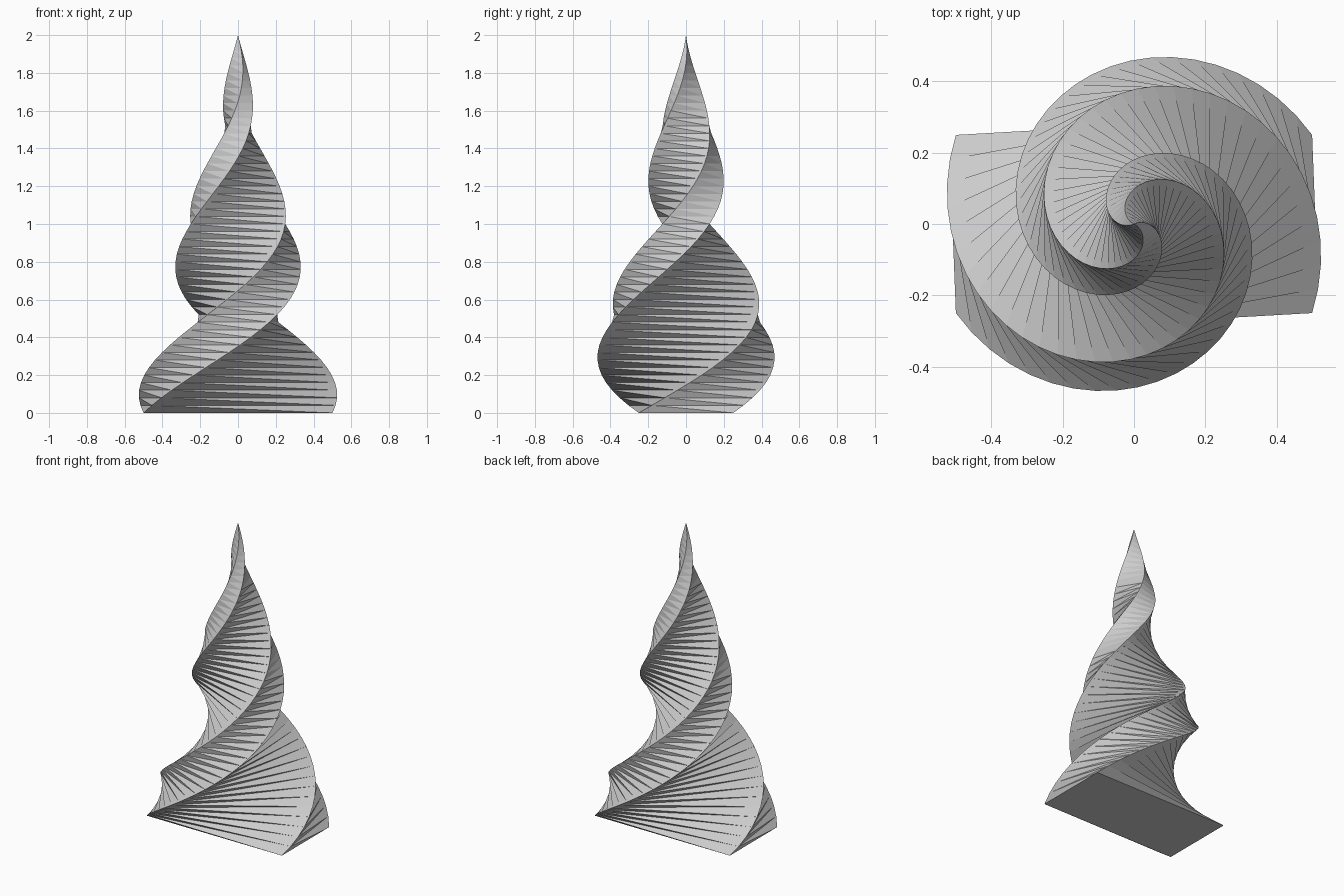
import bpy
import bmesh
import math

cube = bpy.data.objects.get("Cube")
if cube:
    bpy.data.objects.remove(cube, do_unlink=True)

HALF_X, HALF_Y, HEIGHT = 0.5, 0.25, 2.0
SLICES = 50
TWIST = math.tau

# Single grey material
grey = bpy.data.materials.new("light_grey")
grey.use_nodes = True
colour = (0.6, 0.6, 0.6, 1)
grey.diffuse_color = colour
grey.node_tree.nodes["Principled BSDF"].inputs["Base Color"].default_value = colour

bm = bmesh.new()


def ring(i):
    """Rectangle turned and shrunk for slice i."""
    t = i / SLICES
    c, s, k = math.cos(TWIST * t), math.sin(TWIST * t), 1 - t
    corners = ((-1, -1), (1, -1), (1, 1), (-1, 1))
    return [bm.verts.new((k * (c * u * HALF_X - s * v * HALF_Y),
                          k * (s * u * HALF_X + c * v * HALF_Y),
                          HEIGHT * t)) for u, v in corners]


# Flat base, then twisted walls split along the shorter diagonal
rings = [ring(i) for i in range(SLICES)]
bm.faces.new(reversed(rings[0]))
for low, high in zip(rings, rings[1:]):
    for j in range(4):
        n = (j + 1) % 4
        bm.faces.new((low[j], low[n], high[j]))
        bm.faces.new((high[j], low[n], high[n]))

# Pointed tip
tip = bm.verts.new((0, 0, HEIGHT))
for j in range(4):
    bm.faces.new((rings[-1][j], rings[-1][(j + 1) % 4], tip))

mesh = bpy.data.meshes.new("twisted_spire")
bm.to_mesh(mesh)
bm.free()
mesh.materials.append(grey)
spire = bpy.data.objects.new("twisted_spire", mesh)
bpy.context.scene.collection.objects.link(spire)
